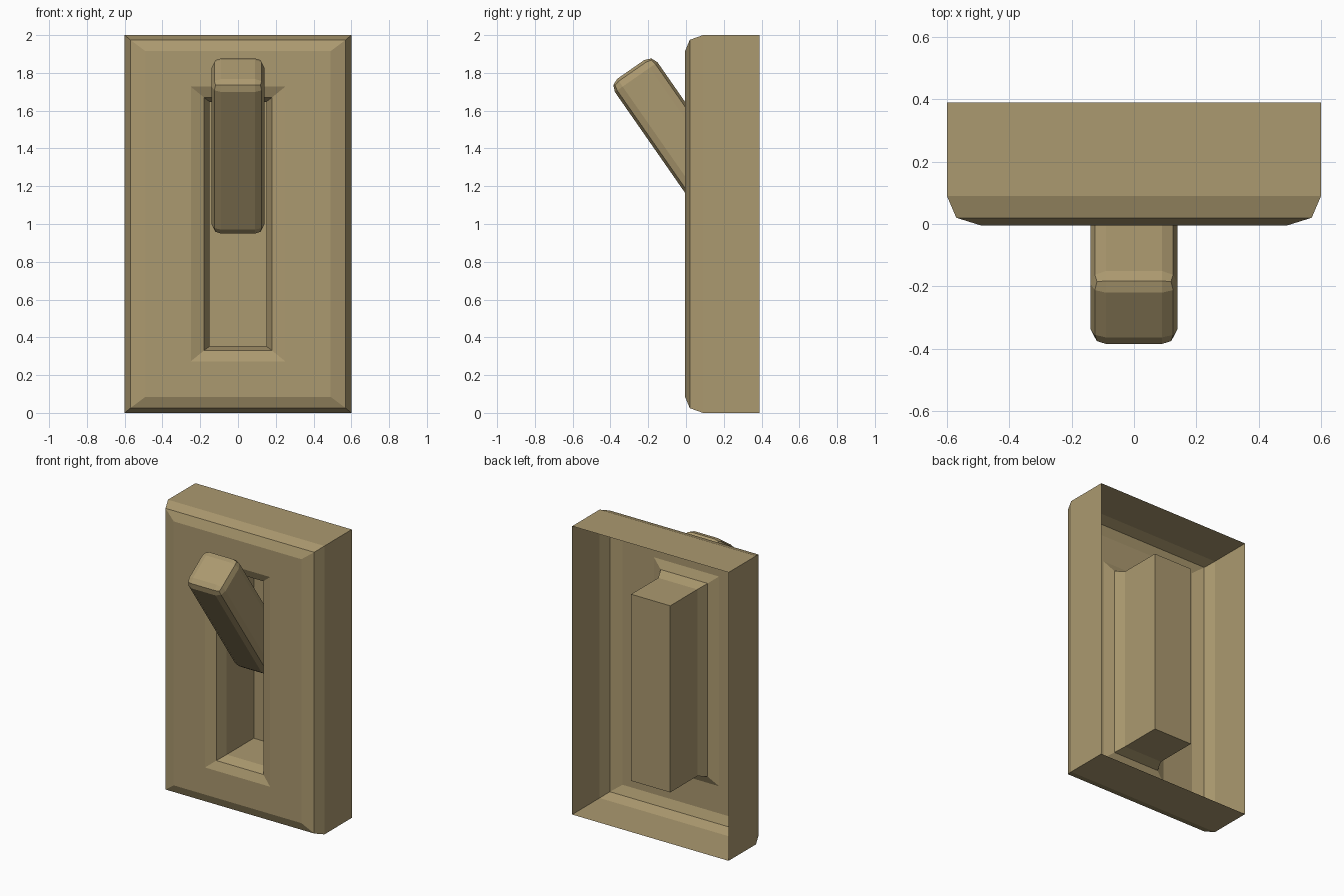
import bpy
import bmesh

cube = bpy.data.objects.get("Cube")
if cube:
    bpy.data.objects.remove(cube, do_unlink=True)

# Single tan colour
tan = bpy.data.materials.new("tan")
tan.use_nodes = True
colour = (0.41, 0.32, 0.16, 1.0)
tan.diffuse_color = colour
tan.node_tree.nodes["Principled BSDF"].inputs["Base Color"].default_value = colour


def add_object(name, bm):
    mesh = bpy.data.meshes.new(name)
    bm.to_mesh(mesh)
    bm.free()
    mesh.materials.append(tan)
    obj = bpy.data.objects.new(name, mesh)
    bpy.context.collection.objects.link(obj)
    return obj


def rectangle_loop(bm, half_x, half_z, y, centre_z):
    corners = [(-1, -1), (1, -1), (1, 1), (-1, 1)]
    return [bm.verts.new((sx * half_x, y, centre_z + sz * half_z)) for sx, sz in corners]


# Wall plate: a hollow shell, open at the back, with a bevelled rim and a slot pocket
# Each profile point is half width, half height, depth
profile = [
    (0.60, 1.00, 0.39),
    (0.60, 1.00, 0.09),
    (0.57, 0.975, 0.02),
    (0.49, 0.915, -0.005),
    (0.25, 0.727, -0.005),
    (0.18, 0.67, 0.02),
    (0.15, 0.647, 0.09),
    (0.15, 0.647, 0.387),
]
bm = bmesh.new()
loops = [rectangle_loop(bm, hx, hz, y, 1.0) for hx, hz, y in profile]
for outer, inner in zip(loops, loops[1:]):
    for i in range(4):
        j = (i + 1) % 4
        bm.faces.new((outer[i], outer[j], inner[j], inner[i]))
bm.faces.new(loops[-1])
add_object("switch_plate", bm)

# Lever: a tilted rounded bar seated in the pocket
bm = bmesh.new()
bmesh.ops.create_cube(bm, size=1)
bmesh.ops.scale(bm, vec=(0.28, 0.275, 0.988), verts=bm.verts)
lever = add_object("switch_lever", bm)
lever.location = (0, -0.01, 1.413)
lever.rotation_euler.x = 0.608
bevel = lever.modifiers.new("rounded_edges", 'BEVEL')
bevel.width = 0.05
bevel.segments = 2
